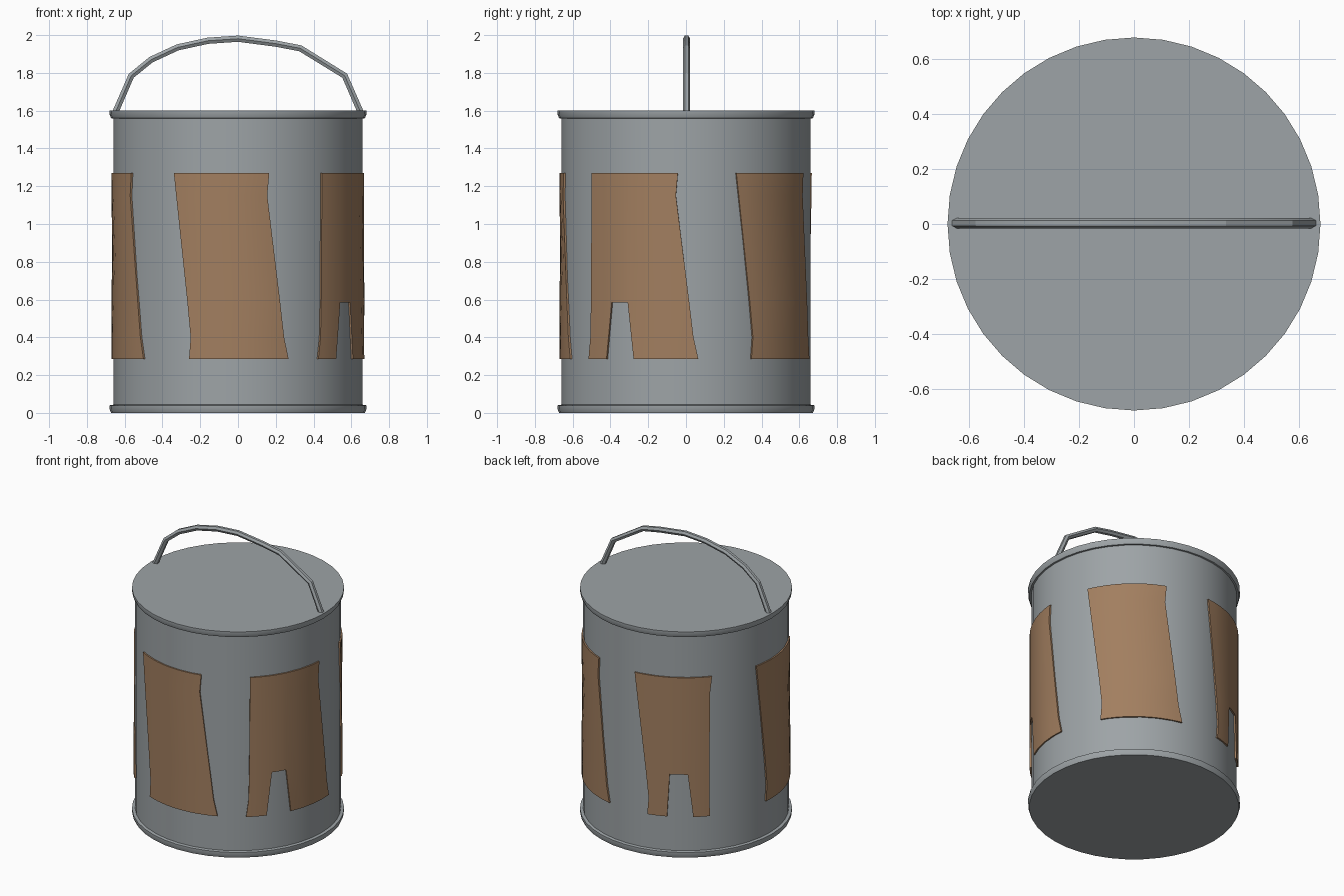
import bpy, bmesh
from math import sin, cos, radians, pi
from mathutils import Vector

cube = bpy.data.objects.get("Cube")
if cube:
    bpy.data.objects.remove(cube, do_unlink=True)


def material(name, rgb):
    mat = bpy.data.materials.new(name)
    mat.use_nodes = True
    colour = (*rgb, 1)
    mat.diffuse_color = colour
    mat.node_tree.nodes["Principled BSDF"].inputs["Base Color"].default_value = colour
    return mat


steel = material("grey steel", (0.34, 0.37, 0.385))
rust = material("brown rust", (0.36, 0.21, 0.115))


def finish(bm, name, mat, angle=35):
    bmesh.ops.recalc_face_normals(bm, faces=bm.faces)
    mesh = bpy.data.meshes.new(name)
    bm.to_mesh(mesh)
    bm.free()
    mesh.materials.append(mat)
    obj = bpy.data.objects.new(name, mesh)
    bpy.context.collection.objects.link(obj)
    bpy.ops.object.select_all(action='DESELECT')
    obj.select_set(True)
    bpy.context.view_layer.objects.active = obj
    bpy.ops.object.shade_smooth_by_angle(angle=radians(angle))
    return obj


def skin(bm, rings, cap_start, cap_end):
    """Join closed rings of points with quads, optionally capping the ends."""
    rings = [[bm.verts.new(p) for p in ring] for ring in rings]
    for low, high in zip(rings, rings[1:]):
        for i in range(len(low)):
            j = (i + 1) % len(low)
            bm.faces.new((low[i], low[j], high[j], high[i]))
    if cap_start:
        bm.faces.new(rings[0])
    if cap_end:
        bm.faces.new(rings[-1])


def around(radius, degrees, z):
    """Point on the drum wall; zero degrees is the front, growing to +x."""
    a = radians(degrees)
    return Vector((radius * sin(a), -radius * cos(a), z))


def lathe(name, profile, cap_start=False, cap_end=False, sides=40):
    bm = bmesh.new()
    rings = [[around(r, 360 * i / sides, z) for i in range(sides)] for r, z in profile]
    skin(bm, rings, cap_start, cap_end)
    return finish(bm, name, steel)


# Drum wall, base and lid with flared rims
WALL = 0.66
lathe("drum_wall", [(WALL, 0.03), (WALL, 1.57)])
lathe("base_rim", [(0.672, 0), (0.68, 0.02), (0.68, 0.04), (WALL - 0.01, 0.045)], cap_start=True)
lathe("lid_rim", [(WALL - 0.01, 1.558), (0.672, 1.56), (0.68, 1.58), (0.68, 1.6)], cap_end=True)

# Bent wire handle, a six-sided tube swept along an uneven arch
path = [Vector((x, 0.003, z)) for x, z in (
    (-0.65, 1.59), (-0.565, 1.785), (-0.46, 1.87), (-0.32, 1.935), (-0.16, 1.97),
    (0, 1.981), (0.2, 1.955), (0.33, 1.93), (0.565, 1.785), (0.65, 1.59))]
rings = []
for i, p in enumerate(path):
    before = (p - path[max(i - 1, 0)]).normalized()
    after = (path[min(i + 1, len(path) - 1)] - p).normalized()
    along = (before + after).normalized()
    side = Vector((0, 1, 0))
    up = side.cross(along)
    rings.append([p + 0.019 * (side * cos(k * pi / 3) + up * sin(k * pi / 3)) for k in range(6)])
bm = bmesh.new()
skin(bm, rings, True, True)
finish(bm, "handle", steel, 20)

# Outline of the rust plates: edge angles at each height, top to bottom
HEIGHTS = (1.27, 1.15, 0.585, 0.4, 0.285)
LEFT_SLANT = (-30.5, -29.3, -23.6, -22, -22.8)
LEFT_STRAIGHT = (-30.3, -30.4, -30.8, -31.2, -32.5)
RIGHT_SLANT = (14.3, 13.4, 19.5, 21.4, 23.6)
RIGHT_STRAIGHT = (13.5, 12.3, 12, 12, 12.3)
NOTCH_ROW = 2


def plate(name, centre, left, right, notch=None):
    """Curved plate on the wall; notch gives its top and bottom angle pairs."""
    bm = bmesh.new()
    grid = []
    for row, z in enumerate(HEIGHTS):
        a, b = left[row], right[row]
        if notch:
            t = max(0, (HEIGHTS[NOTCH_ROW] - z) / (HEIGHTS[NOTCH_ROW] - HEIGHTS[-1]))
            m, n = (p + (q - p) * t for p, q in zip(*notch))
        else:
            m, n = a + (b - a) / 3, b - (b - a) / 3
        angles = [s + (e - s) * k / 4 for s, e in ((a, m), (m, n), (n, b)) for k in range(4)] + [b]
        grid.append([bm.verts.new(around(WALL - 0.002, centre + g, z)) for g in angles])
    for row in range(len(grid) - 1):
        for c in range(12):
            if notch and row >= NOTCH_ROW and 4 <= c < 8:
                continue
            bm.faces.new((grid[row][c], grid[row + 1][c], grid[row + 1][c + 1], grid[row][c + 1]))
    # Give the sheet its thickness, growing outward from the wall
    outer = bmesh.ops.extrude_face_region(bm, geom=bm.faces[:], use_keep_orig=True)
    for v in outer["geom"]:
        if isinstance(v, bmesh.types.BMVert):
            v.co.xy *= (WALL + 0.011) / WALL
    return finish(bm, name, rust)


# Five plates evenly spaced around the drum
plate("rust_plate_front", 0, LEFT_SLANT, RIGHT_SLANT)
plate("rust_plate_front_left", 72, LEFT_STRAIGHT, RIGHT_SLANT, ((-18, -9.5), (-21, -6.5)))
plate("rust_plate_back_left", 144, LEFT_SLANT, RIGHT_SLANT)
plate("rust_plate_back_right", 216, LEFT_SLANT, RIGHT_STRAIGHT, ((-10, 0), (-11.5, 3)))
plate("rust_plate_front_right", 288, LEFT_SLANT, RIGHT_SLANT)
